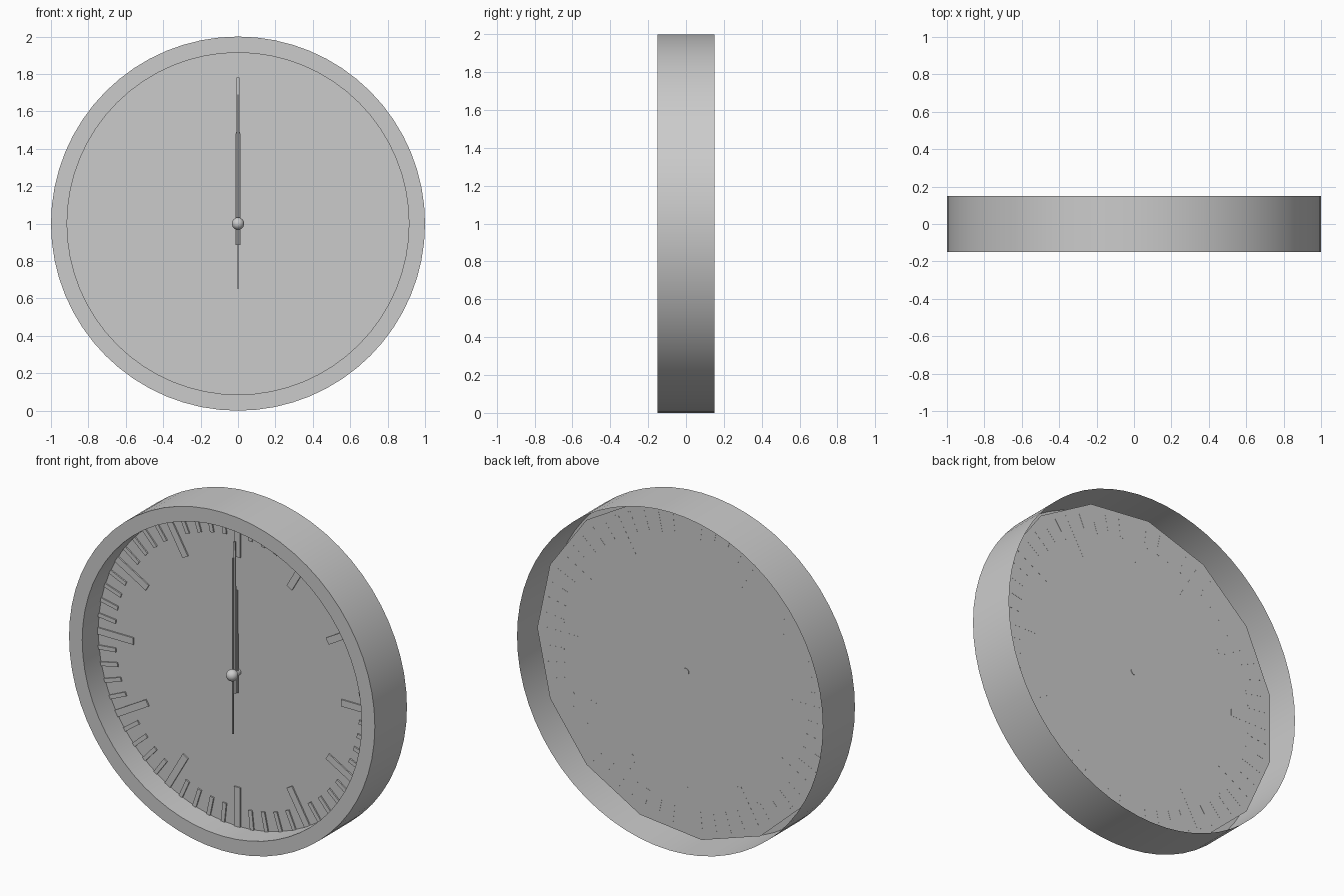
import bpy, bmesh
from math import pi, sin, cos, radians
from mathutils import Matrix, Vector

if "Cube" in bpy.data.objects:
    bpy.data.objects.remove(bpy.data.objects["Cube"])

C = Vector((0, 0, 1))  # centre of the clock face


def finish(name, bm, smooth=False):
    bmesh.ops.recalc_face_normals(bm, faces=bm.faces)
    me = bpy.data.meshes.new(name)
    bm.to_mesh(me)
    bm.free()
    ob = bpy.data.objects.new(name, me)
    bpy.context.collection.objects.link(ob)
    if smooth:
        bpy.context.view_layer.objects.active = ob
        ob.select_set(True)
        bpy.ops.object.shade_smooth_by_angle(angle=radians(30))
        ob.select_set(False)
    return ob


def lathe(name, profile, steps):
    # spin (radius, y) points about the clock axis
    bm = bmesh.new()
    vs = [bm.verts.new(C + Vector((r, y, 0))) for r, y in profile]
    es = [bm.edges.new(p) for p in zip(vs, vs[1:])]
    bmesh.ops.spin(bm, geom=vs + es, cent=C, axis=(0, 1, 0),
                   angle=2 * pi, steps=steps, use_duplicate=False)
    bmesh.ops.remove_doubles(bm, verts=bm.verts, dist=1e-4)
    return finish(name, bm, True)


def bar(bm, z0, z1, w0, w1, y0, y1, angle=0):
    # tapered flat bar pointing outward from the clock centre
    m = Matrix.Translation(C) @ Matrix.Rotation(angle, 4, 'Y')
    outline = [(-w0, z0), (w0, z0), (w1, z1), (-w1, z1)]
    f = [bm.verts.new(m @ Vector((x, y0, z))) for x, z in outline]
    b = [bm.verts.new(m @ Vector((x, y1, z))) for x, z in outline]
    bm.faces.new(f)
    bm.faces.new(b[::-1])
    for i in range(4):
        j = (i + 1) % 4
        bm.faces.new((f[i], b[i], b[j], f[j]))


# rim shell, open at the back
lathe("rim", [(0.914, 0.0), (0.914, -0.15), (1.0, -0.15), (1.0, 0.15)], 64)

# recessed 15-sided dial plate
bm = bmesh.new()
bm.faces.new([bm.verts.new(C + Vector((0.973 * cos(a), 0, 0.973 * sin(a))))
              for a in (2 * pi * i / 15 for i in range(15))])
dial = finish("dial", bm)
if dial.data.polygons[0].normal.y > 0:
    dial.data.flip_normals()

# hour and minute marks
hours, minutes = bmesh.new(), bmesh.new()
for i in range(60):
    a = 2 * pi * i / 60
    if i % 5 == 0:
        bar(hours, 0.68, 0.925, 0.02, 0.02, -0.008, 0.0005, a)
    else:
        bar(minutes, 0.80, 0.925, 0.012, 0.012, -0.008, 0.0005, a)
finish("hour_marks", hours)
finish("minute_marks", minutes)

# hands, all at twelve
for name, args in {
    "hour_hand": (-0.115, 0.49, 0.014, 0.012, -0.024, -0.016),
    "minute_hand": (-0.115, 0.78, 0.011, 0.007, -0.036, -0.028),
    "second_hand": (-0.35, 0.69, 0.003, 0.003, -0.050, -0.042),
}.items():
    bm = bmesh.new()
    bar(bm, *args)
    finish(name, bm)

# hub axle and ball cap
lathe("hub_axle", [(0, 0.003), (0.02, 0.003), (0.02, -0.05), (0, -0.05)], 24)
bm = bmesh.new()
bmesh.ops.create_uvsphere(bm, u_segments=24, v_segments=12, radius=0.033,
                          matrix=Matrix.Translation(C + Vector((0, -0.055, 0))))
finish("hub_cap", bm, True)
